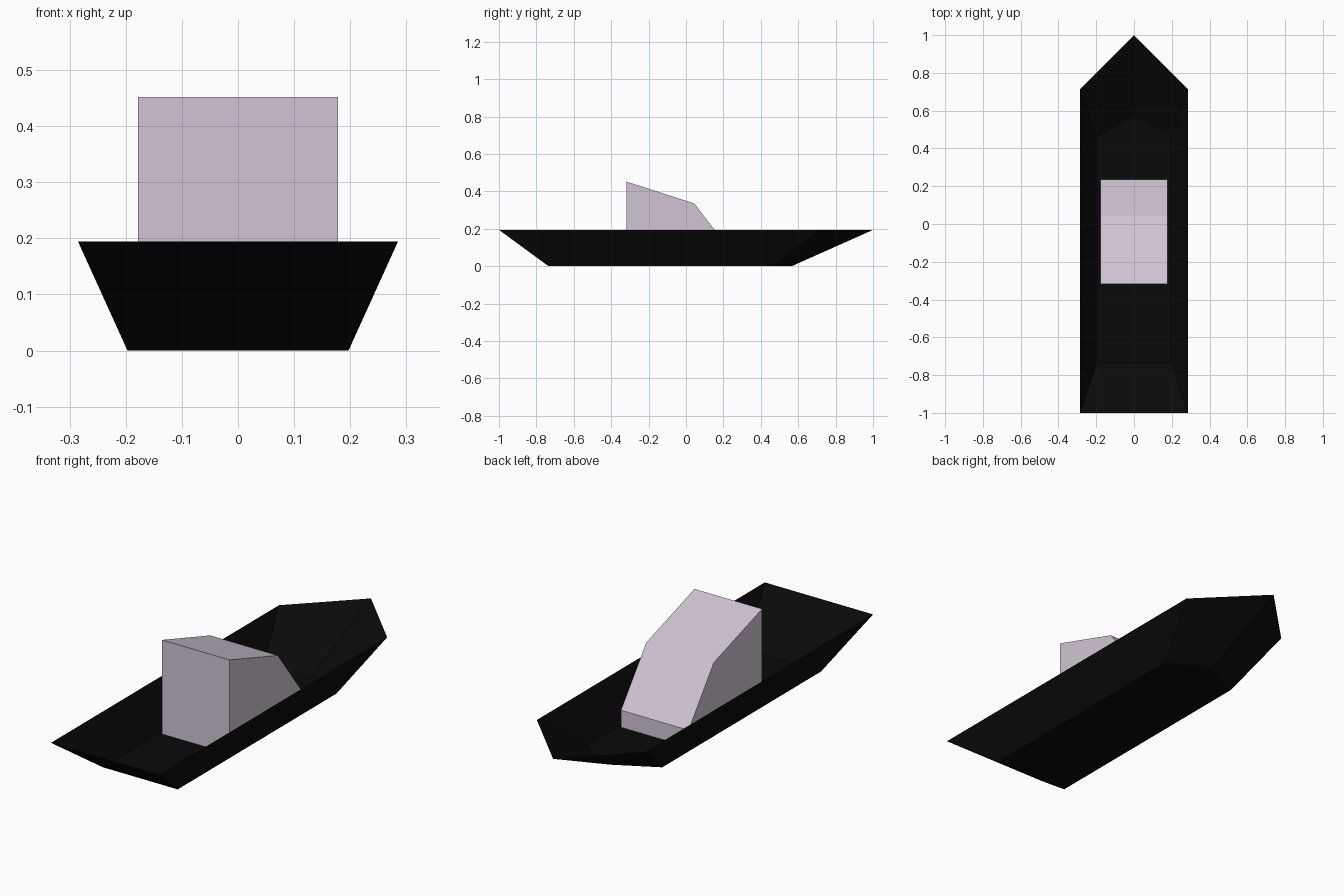
import bpy

if "Cube" in bpy.data.objects:
    bpy.data.objects.remove(bpy.data.objects["Cube"])


def make_object(name, verts, faces, color):
    mesh = bpy.data.meshes.new(name)
    mesh.from_pydata(verts, [], faces)
    mesh.update()
    obj = bpy.data.objects.new(name, mesh)
    bpy.context.collection.objects.link(obj)
    mat = bpy.data.materials.new(name + "_paint")
    mat.diffuse_color = (*color, 1)
    mat.use_nodes = True
    mat.node_tree.nodes["Principled BSDF"].inputs["Base Color"].default_value = mat.diffuse_color
    mesh.materials.append(mat)
    return obj


def outline(half_width, stern, shoulder, tip, z):
    """Five-sided boat outline, counter-clockwise from above."""
    w = half_width
    return [(-w, stern, z), (w, stern, z), (w, shoulder, z),
            (0, tip, z), (-w, shoulder, z)]


def sides(n):
    return [(i, (i + 1) % n, n + (i + 1) % n, n + i) for i in range(n)]


# Hull: open thin shell, flat floor flaring out to the rim
floor = outline(0.197, -0.735, 0.46, 0.565, 0)
rim = outline(0.285, -1, 0.715, 1, 0.194)
make_object("hull", floor + rim, [(4, 3, 2, 1, 0)] + sides(5),
            (0.003, 0.003, 0.003))

# Cabin: side profile (y, z) extruded across the boat, resting on the floor
profile = [(-0.318, 0.004), (0.235, 0.004), (0.235, 0.086),
           (0.045, 0.335), (-0.318, 0.452)]
n = len(profile)
verts = [(x, y, z) for x in (0.178, -0.178) for y, z in profile]
faces = [tuple(range(n)), tuple(range(2 * n - 1, n - 1, -1))]
faces += [f[::-1] for f in sides(n)]
make_object("cabin", verts, faces, (0.64, 0.56, 0.66))
